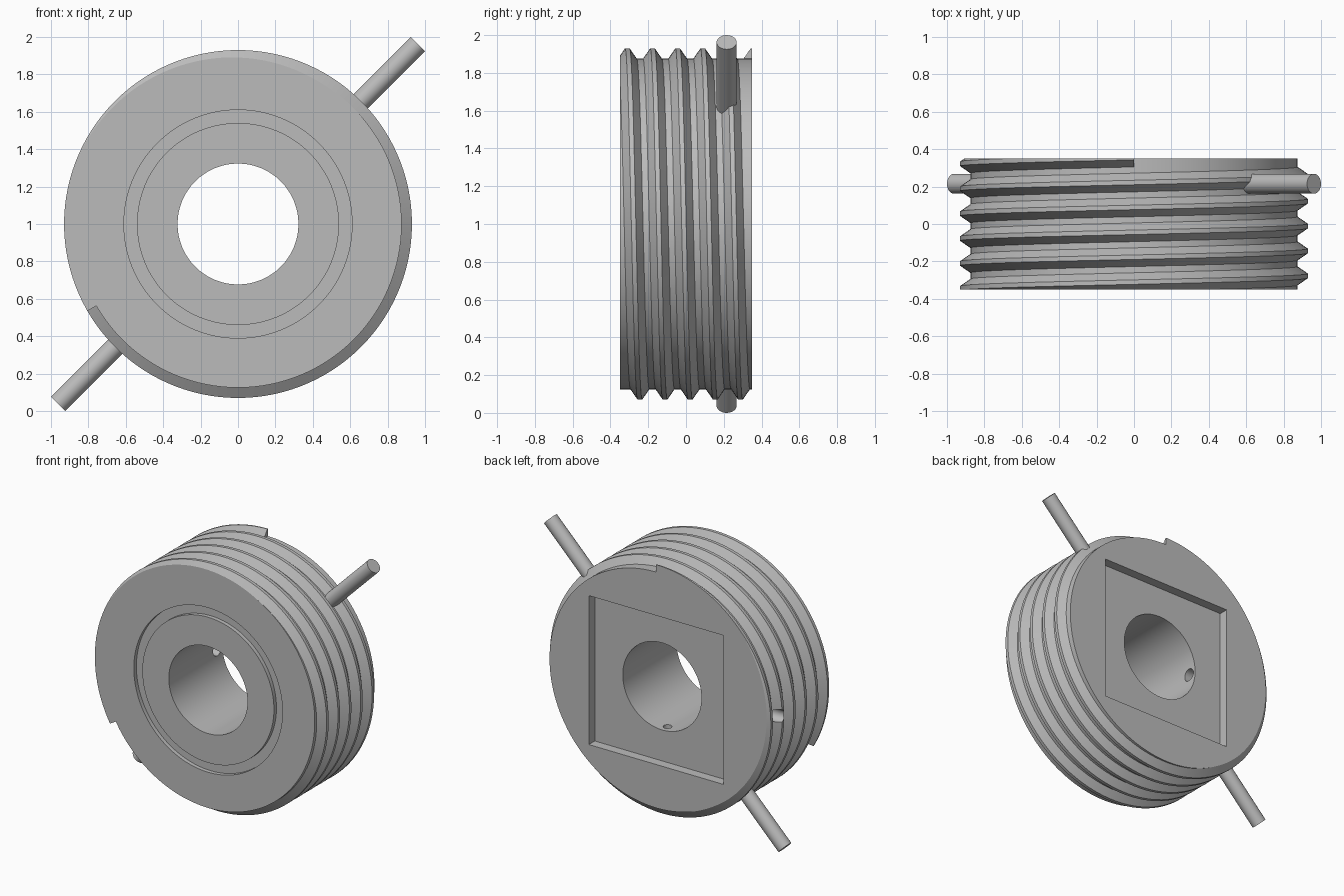
import bpy, bmesh
from math import sin, cos, radians, pi
from mathutils import Matrix, Vector

if "Cube" in bpy.data.objects:
    bpy.data.objects.remove(bpy.data.objects["Cube"], do_unlink=True)

HALF = 0.35          # half thickness of the body
CORE, CREST, BORE = 0.875, 0.93, 0.323
CENTRE = Vector((0, 0, 1.0))
PIN_Y = 0.215
SEG = 128

steel = bpy.data.materials.new("grey_steel")
steel.use_nodes = True
steel.diffuse_color = (0.5, 0.5, 0.5, 1)
steel.node_tree.nodes["Principled BSDF"].inputs["Base Color"].default_value = (0.5, 0.5, 0.5, 1)


def finish(name, bm):
    bmesh.ops.remove_doubles(bm, verts=bm.verts, dist=1e-5)
    bmesh.ops.recalc_face_normals(bm, faces=bm.faces)
    mesh = bpy.data.meshes.new(name)
    bm.to_mesh(mesh)
    bm.free()
    mesh.materials.append(steel)
    obj = bpy.data.objects.new(name, mesh)
    bpy.context.collection.objects.link(obj)
    return obj


def sweep(name, rings, closed):
    """Skin a list of equal closed cross-sections."""
    bm = bmesh.new()
    loops = [[bm.verts.new(p) for p in ring] for ring in rings]
    n = len(loops[0])
    pairs = list(zip(loops, loops[1:]))
    if closed:
        pairs.append((loops[-1], loops[0]))
    else:
        bm.faces.new(loops[0])
        bm.faces.new(loops[-1])
    for a, b in pairs:
        for i in range(n):
            j = (i + 1) % n
            bm.faces.new((a[i], a[j], b[j], b[i]))
    return finish(name, bm)


def polar(r, y, angle):
    return CENTRE + Vector((r * cos(angle), y, r * sin(angle)))


def radial_rod(name, angle, start, end, radius):
    """Cylinder lying along a radius of the body."""
    a = radians(angle)
    axis = Vector((cos(a), 0, sin(a)))
    turn = axis.to_track_quat('Z', 'Y').to_matrix().to_4x4()
    mid = CENTRE + axis * (start + end) / 2 + Vector((0, PIN_Y, 0))
    bm = bmesh.new()
    bmesh.ops.create_cone(bm, cap_ends=True, segments=32, radius1=radius, radius2=radius,
                          depth=end - start, matrix=Matrix.Translation(mid) @ turn)
    return finish(name, bm)


def cut(obj, cutters):
    for c in cutters:
        m = obj.modifiers.new("cut", 'BOOLEAN')
        m.operation, m.solver, m.object = 'DIFFERENCE', 'EXACT', c
    graph = bpy.context.evaluated_depsgraph_get()
    mesh = bpy.data.meshes.new_from_object(obj.evaluated_get(graph))
    obj.modifiers.clear()
    obj.data = mesh


# Body: lathed ring with a shallow face groove
profile = [(BORE, -HALF), (0.54, -HALF), (0.54, -0.32), (0.61, -0.32), (0.61, -HALF),
           (CORE, -HALF), (CORE, HALF), (BORE, HALF)]
body = sweep("body", [[polar(r, y, 2 * pi * k / SEG) for r, y in profile]
                      for k in range(SEG)], True)

# Thread: trapezoid ridge wound from the front face to the back face
BASE, TIP = 0.05, 0.012


def thread_radius(off):
    return CORE + (CREST - CORE) * min(1, (BASE - abs(off)) / (BASE - TIP))


STEPS = 640
rings = []
for k in range(STEPS + 1):
    t = k / STEPS
    angle = radians(210 - 1920 * t)
    yc = -0.355 + 0.71 * t
    ys = [max(-HALF, min(HALF, yc + o)) for o in (-BASE, -TIP, TIP, BASE)]
    section = [(CORE - 0.015, ys[0])] + [(thread_radius(y - yc), y) for y in ys]
    section.append((CORE - 0.015, ys[3]))
    rings.append([polar(r, y, angle) for r, y in section])
thread = sweep("thread", rings, False)

# Cutters: square back pocket, side hole and small oil hole
bm = bmesh.new()
pocket_at = Matrix.Translation(CENTRE + Vector((0, HALF + 0.03, 0)))
bmesh.ops.create_cube(bm, size=1, matrix=pocket_at @ Matrix.Diagonal((1.105, 0.2, 1.105, 1)))
pocket = finish("pocket_cutter", bm)
side_hole = radial_rod("side_hole_cutter", 180, 0.2, 1.1, 0.047)
oil_hole = radial_rod("oil_hole_cutter", 270, 0.2, 0.6, 0.03)
cut(body, [pocket, side_hole, oil_hole])
cut(thread, [side_hole])
for c in (pocket, side_hole, oil_hole):
    bpy.data.objects.remove(c, do_unlink=True)

# Two opposed radial pins
pins = [radial_rod(n, a, 0.6, 1.361, 0.053)
        for n, a in (("upper_pin", 45), ("lower_pin", 225))]

# Smooth round surfaces, crisp edges
bpy.ops.object.select_all(action='DESELECT')
for obj in [body, thread] + pins:
    obj.select_set(True)
bpy.context.view_layer.objects.active = body
bpy.ops.object.shade_smooth_by_angle(angle=radians(25))
